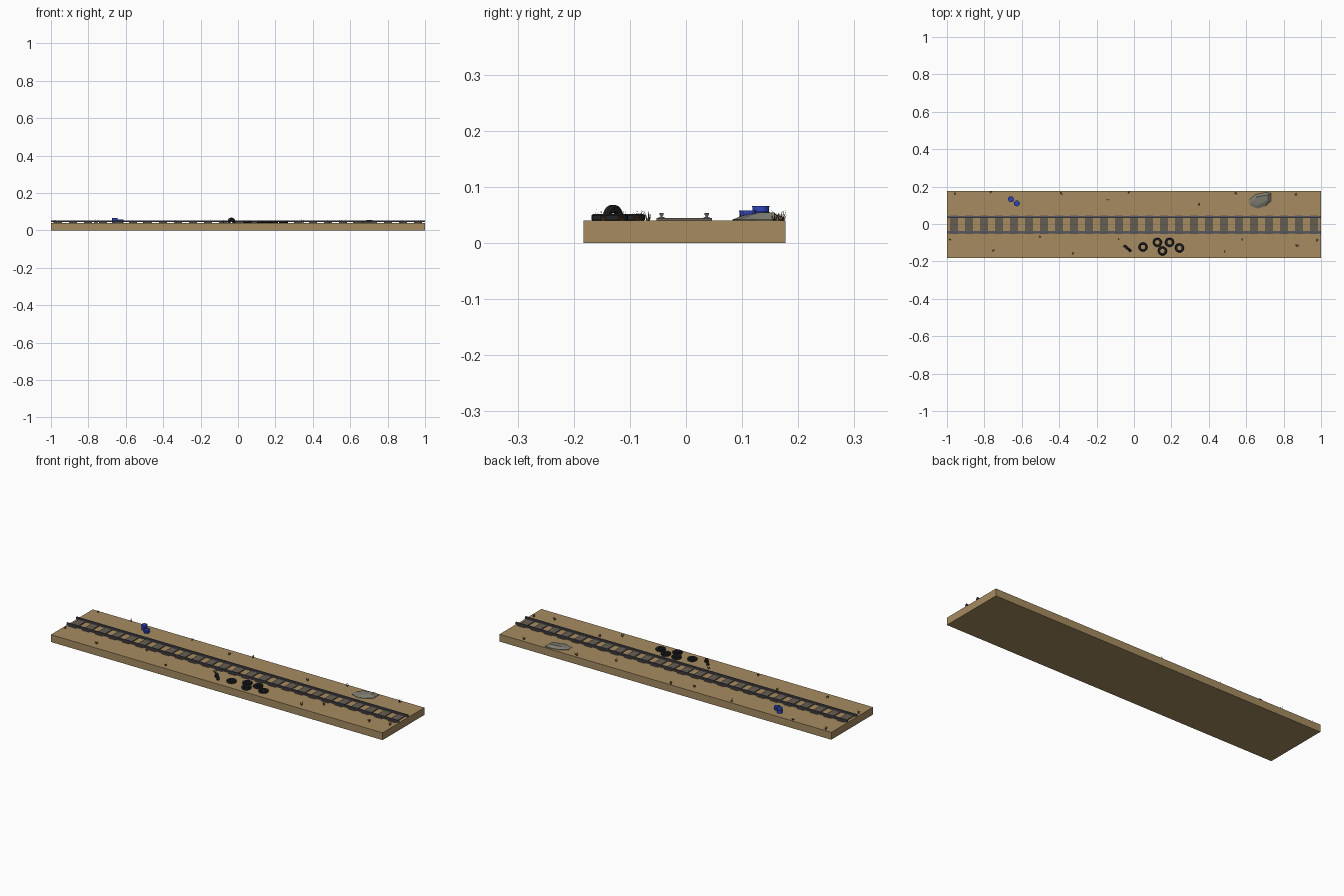
import bpy, bmesh, math, random
from mathutils import Matrix, Vector

if "Cube" in bpy.data.objects:
    bpy.data.objects.remove(bpy.data.objects["Cube"])

random.seed(4)
GROUND = 0.04


def material(name, rgb):
    m = bpy.data.materials.new(name)
    m.diffuse_color = (*rgb, 1)
    m.use_nodes = True
    m.node_tree.nodes["Principled BSDF"].inputs["Base Color"].default_value = m.diffuse_color
    return m


SAND = material("sand", (0.38, 0.26, 0.12))
WOOD = material("weathered_wood", (0.13, 0.11, 0.085))
STEEL = material("rail_steel", (0.09, 0.09, 0.11))
RUBBER = material("rubber", (0.015, 0.016, 0.019))
BLUE = material("blue_paint", (0.03, 0.06, 0.50))
STONE = material("stone", (0.20, 0.20, 0.165))
GRASS = material("dry_grass", (0.16, 0.085, 0.03))


def finish(name, bm, mat, smooth=False):
    bmesh.ops.recalc_face_normals(bm, faces=bm.faces)
    me = bpy.data.meshes.new(name)
    bm.to_mesh(me)
    bm.free()
    me.materials.append(mat)
    ob = bpy.data.objects.new(name, me)
    bpy.context.collection.objects.link(ob)
    if smooth:
        bpy.ops.object.select_all(action='DESELECT')
        ob.select_set(True)
        bpy.context.view_layer.objects.active = ob
        bpy.ops.object.shade_smooth_by_angle(angle=math.radians(35))
    return ob


def add_box(bm, x0, x1, y0, y1, z0, z1):
    mat = (Matrix.Translation(((x0 + x1) / 2, (y0 + y1) / 2, (z0 + z1) / 2))
           @ Matrix.Diagonal((x1 - x0, y1 - y0, z1 - z0, 1)))
    bmesh.ops.create_cube(bm, size=1, matrix=mat)


def lathe(name, profile, steps, matrix, mat):
    """Spin a closed (radius, height) profile around the local z axis."""
    bm = bmesh.new()
    rings = []
    for i in range(steps):
        a = math.tau * i / steps
        rings.append([bm.verts.new(matrix @ Vector((r * math.cos(a), r * math.sin(a), z)))
                      for r, z in profile])
    n = len(profile)
    for i in range(steps):
        p, q = rings[i], rings[(i + 1) % steps]
        for j in range(n):
            k = (j + 1) % n
            bm.faces.new((p[j], q[j], q[k], p[k]))
    return finish(name, bm, mat, True)


# Ground slab
bm = bmesh.new()
add_box(bm, -1, 1, -0.183, 0.177, 0, GROUND)
finish("ground_slab", bm, SAND)

# Sleepers
bm = bmesh.new()
for i in range(25):
    x = -0.963 + i * 0.0802
    add_box(bm, x - 0.0215, x + 0.0215, -0.053, 0.046, GROUND - 0.004, 0.0445)
finish("sleepers", bm, WOOD)

# Rails: foot, web and head extruded along the slab
RAIL = [(-.006, .0435), (.006, .0435), (.006, .0455), (.002, .0465), (.002, .049), (.0038, .050),
        (.0038, .0535), (-.0038, .0535), (-.0038, .050), (-.002, .049), (-.002, .0465), (-.006, .0455)]
for name, y in (("front_rail", -0.0435), ("back_rail", 0.0370)):
    bm = bmesh.new()
    face = bm.faces.new([bm.verts.new((-1, y + a, z)) for a, z in RAIL])
    ext = bmesh.ops.extrude_face_region(bm, geom=[face], use_keep_orig=True)
    bmesh.ops.translate(bm, vec=(2, 0, 0),
                        verts=[v for v in ext["geom"] if isinstance(v, bmesh.types.BMVert)])
    finish(name, bm, STEEL)

# Tyres: five lying flat, one standing half buried
TYRE = [(.012, -.005), (.015, -.0065), (.021, -.0065), (.0245, -.004),
        (.0245, .004), (.021, .0065), (.015, .0065), (.012, .005)]
for x, y in ((.048, -.123), (.125, -.098), (.19, -.098), (.152, -.144), (.243, -.128)):
    lathe("flat_tyre", TYRE, 20, Matrix.Translation((x, y, GROUND + .0055)), RUBBER)
stand = (Matrix.Translation((-.035, -.130, .0435)) @ Matrix.Rotation(math.radians(-40), 4, 'Z')
         @ Matrix.Rotation(math.pi / 2, 4, 'X'))
lathe("standing_tyre", TYRE, 20, stand, RUBBER)

# Barrels with raised hoops and a recessed lid
for name, x, y, top in (("tall_barrel", -.658, .133, .0660), ("sunken_barrel", -.627, .110, .0580)):
    h = top - 0.025
    prof = [(0.0001, 0), (.0145, 0), (.0145, h - .014), (.0155, h - .013), (.0155, h - .011),
            (.0145, h - .010), (.0145, h - .002), (.0155, h - .0015), (.0155, h),
            (.0140, h), (.0135, h - .0015), (0.0001, h - .0015)]
    lathe(name, prof, 16, Matrix.Translation((x, y, 0.025)), BLUE)

# Boulder: ground outline and a smaller sloping crown, hulled
bm = bmesh.new()
outline = [(.615, .130), (.650, .158), (.700, .168), (.733, .166),
           (.732, .122), (.700, .094), (.660, .083), (.620, .098)]
for x, y in outline:
    bm.verts.new((x, y, GROUND - .005))
    bm.verts.new((x, y, GROUND + .002))
for x, y, z in ((.630, .116, .048), (.655, .145, .053), (.718, .156, .055),
                (.716, .128, .054), (.665, .101, .049)):
    bm.verts.new((x, y, z))
bmesh.ops.convex_hull(bm, input=bm.verts)
finish("boulder", bm, STONE)

# Dry grass tufts: fans of thin three-sided blades
TUFTS = [(-.957, .163), (-.765, .172), (-.39, .163), (-.144, .131), (-.027, .168), (.348, .104),
         (.545, .163), (.866, .158), (-.984, -.083), (-.754, -.142), (-.503, -.067), (-.326, -.157),
         (-.08, -.083), (.487, -.147), (.577, -.083), (.872, -.115), (.979, -.088)]
bm = bmesh.new()
for x, y in TUFTS:
    for k in range(9):
        a = math.tau * k / 9 + random.uniform(-.3, .3)
        lean = random.uniform(.003, .012)
        base = Vector((x + .002 * math.cos(a), y + .002 * math.sin(a), GROUND - .001))
        tip = Vector((x + lean * math.cos(a), y + lean * math.sin(a),
                      GROUND + random.uniform(.010, .020)))
        tip.x = max(-1, min(1, tip.x))
        ring = [bm.verts.new(base + Vector((math.cos(a + t), math.sin(a + t), 0)) * .0011)
                for t in (0, math.tau / 3, 2 * math.tau / 3)]
        peak = bm.verts.new(tip)
        for i in range(3):
            bm.faces.new((ring[i], ring[(i + 1) % 3], peak))
finish("grass_tufts", bm, GRASS)
